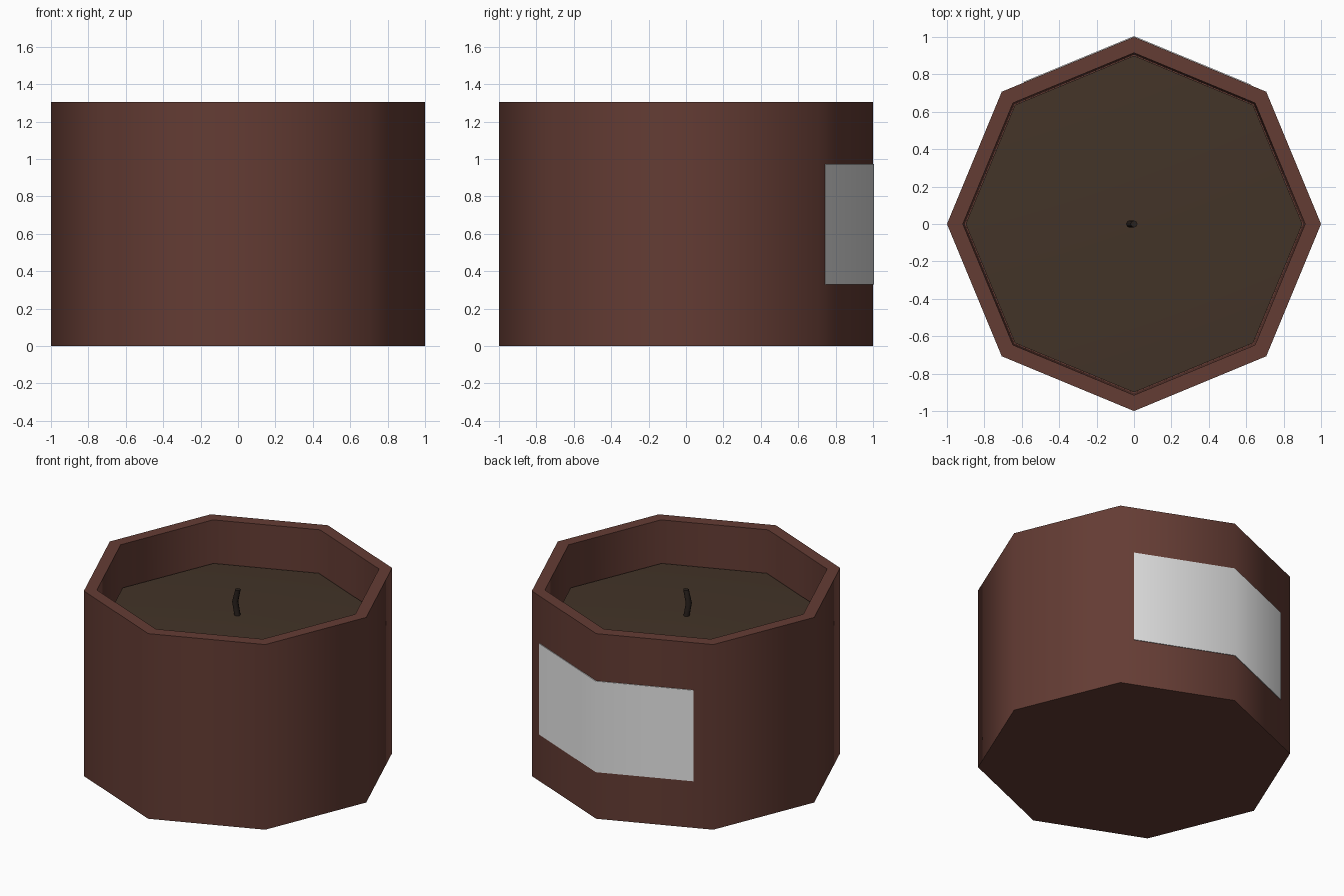
import bpy, bmesh, math
from mathutils import Vector

if "Cube" in bpy.data.objects:
    bpy.data.objects.remove(bpy.data.objects["Cube"])

SIDES = 8


def material(name, rgb):
    m = bpy.data.materials.new(name)
    m.diffuse_color = (*rgb, 1)
    m.use_nodes = True
    m.node_tree.nodes["Principled BSDF"].inputs["Base Color"].default_value = m.diffuse_color
    return m


BROWN = material("brown_jar", (0.127, 0.045, 0.034))
WAX = material("dark_wax", (0.056, 0.034, 0.021))
CHAR = material("charred_wick", (0.022, 0.015, 0.012))
PAPER = material("white_label", (0.8, 0.8, 0.8))


def finish(name, bm, mat, angle=50):
    bmesh.ops.recalc_face_normals(bm, faces=bm.faces)
    mesh = bpy.data.meshes.new(name)
    bm.to_mesh(mesh)
    bm.free()
    ob = bpy.data.objects.new(name, mesh)
    bpy.context.collection.objects.link(ob)
    mesh.materials.append(mat)
    bpy.ops.object.select_all(action='DESELECT')
    ob.select_set(True)
    bpy.context.view_layer.objects.active = ob
    bpy.ops.object.shade_smooth_by_angle(angle=math.radians(angle))
    return ob


def lathe(name, profile, mat):
    """Turn an (r, z) profile into an octagonal solid; r = 0 gives a pole."""
    bm = bmesh.new()
    rings = []
    for r, z in profile:
        if r == 0:
            rings.append([bm.verts.new((0, 0, z))] * SIDES)
        else:
            rings.append([bm.verts.new((r * math.cos(i * math.tau / SIDES),
                                        r * math.sin(i * math.tau / SIDES), z))
                          for i in range(SIDES)])
    for a, b in zip(rings, rings[1:]):
        for i in range(SIDES):
            j = (i + 1) % SIDES
            bm.faces.new(list(dict.fromkeys((a[i], a[j], b[j], b[i]))))
    return finish(name, bm, mat)


# Jar with thick wall and open cavity
lathe("jar", [(0, 0), (1, 0), (1, 1.305), (0.915, 1.305), (0.905, 0.1), (0, 0.1)], BROWN)

# Wax fill, very slightly raised in the middle
lathe("wax", [(0, 0.11), (0.9, 0.11), (0.9, 1.005), (0, 1.055)], WAX)

# Bent wick: a short tube through three points
bm = bmesh.new()
rings = []
for x, z, r in [(0.0, 1.03, 0.02), (-0.022, 1.145, 0.02), (0.0, 1.235, 0.018)]:
    rings.append([bm.verts.new((x + r * math.cos(i * math.tau / 8),
                                r * math.sin(i * math.tau / 8), z)) for i in range(8)])
for a, b in zip(rings, rings[1:]):
    for i in range(8):
        bm.faces.new((a[i], a[(i + 1) % 8], b[(i + 1) % 8], b[i]))
bm.faces.new(rings[0])
bm.faces.new(rings[-1])
finish("wick", bm, CHAR)

# Paper label folded around the back corner
back = Vector((0, 1, 0))
c = math.sqrt(0.5)
path = [back.lerp(Vector((c, c, 0)), 0.88), back, back.lerp(Vector((-c, c, 0)), 0.83)]
bm = bmesh.new()
loops = []
for p in path:
    quad = []
    for scale, z in [(0.999, 0.33), (1.005, 0.33), (1.005, 0.972), (0.999, 0.972)]:
        quad.append(bm.verts.new((p.x * scale, p.y * scale, z)))
    loops.append(quad)
for a, b in zip(loops, loops[1:]):
    for i in range(4):
        bm.faces.new((a[i], a[(i + 1) % 4], b[(i + 1) % 4], b[i]))
bm.faces.new(loops[0])
bm.faces.new(loops[-1])
finish("label", bm, PAPER)
